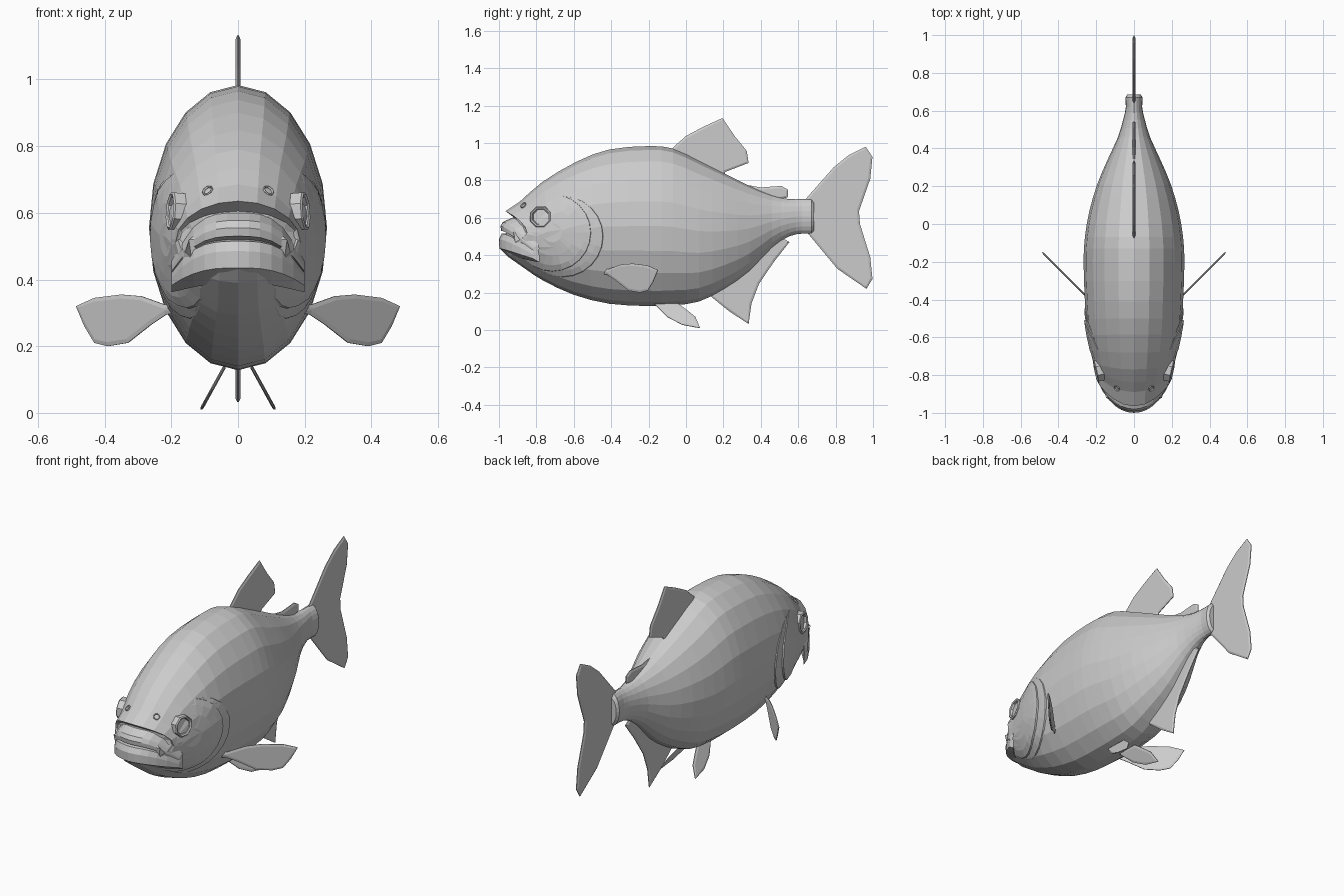
import bpy, bmesh, math
from mathutils import Vector
from mathutils.bvhtree import BVHTree

if "Cube" in bpy.data.objects:
    bpy.data.objects.remove(bpy.data.objects["Cube"])

grey = bpy.data.materials.new("plain_grey")
grey.use_nodes = True
grey.diffuse_color = (0.6, 0.6, 0.6, 1)
grey.node_tree.nodes["Principled BSDF"].inputs["Base Color"].default_value = (0.6, 0.6, 0.6, 1)


def finish(name, bm):
    bmesh.ops.recalc_face_normals(bm, faces=bm.faces)
    mesh = bpy.data.meshes.new(name)
    bm.to_mesh(mesh)
    mesh.materials.append(grey)
    obj = bpy.data.objects.new(name, mesh)
    bpy.context.scene.collection.objects.link(obj)
    return obj


def loft(rings, caps=True):
    """Skin closed rings of points in order."""
    bm = bmesh.new()
    rows = [[bm.verts.new(p) for p in ring] for ring in rings]
    n = len(rows[0])
    for a, b in zip(rows, rows[1:]):
        for i in range(n):
            bm.faces.new((a[i], a[(i + 1) % n], b[(i + 1) % n], b[i]))
    if caps:
        bm.faces.new(rows[0])
        bm.faces.new(rows[-1])
    return bm


# Body stations: top y, top z, bottom y, bottom z, half width, sideways bow
stations = [
    (-.94, .56, -.96, .48, .165, .11), (-.925, .605, -.995, .435, .18, .11),
    (-.965, .635, -.95, .39, .187, .11), (-.89, .685, -.85, .32, .195, .07),
    (-.77, .79, -.76, .262, .215, .03), (-.585, .90, -.6, .188, .247, 0),
    (-.41, .965, -.41, .14, .26, 0), (-.2, .983, -.2, .128, .267, 0),
    (-.07, .97, -.07, .132, .26, 0), (.07, .905, .07, .152, .236, 0),
    (.21, .835, .21, .222, .195, 0), (.34, .77, .34, .315, .14, 0),
    (.46, .72, .46, .44, .085, 0), (.55, .70, .55, .50, .058, 0),
    (.62, .70, .62, .515, .043, 0), (.67, .70, .67, .515, .046, 0),
    (.685, .68, .685, .53, .036, 0)]


def ring_points(s, sides=20):
    ty, tz, by, bz, w, bow = s
    pts = []
    for i in range(sides):
        a = math.tau * i / sides
        t = (1 - math.cos(a)) / 2
        side = math.sin(a)
        pts.append((w * side, ty + (by - ty) * t + bow * side * side, tz + (bz - tz) * t))
    return pts


def halfway(a, b, c, d):
    return tuple((9 * (q + r) - p - s) / 16 for p, q, r, s in zip(a, b, c, d))


smooth = []
for i, s in enumerate(stations):
    smooth.append(s)
    if 3 <= i < len(stations) - 3:
        smooth.append(halfway(*stations[i - 1:i + 3]))
body_bm = loft([ring_points(s) for s in smooth])
finish("body", body_bm)
surface = BVHTree.FromBMesh(body_bm)


def skin(y, z, side):
    hit = surface.ray_cast(Vector((side, y, z)), Vector((-side, 0, 0)))[0]
    return abs(hit.x) if hit else 0.15


# Lips: a section swept across the snout
def lip(name, section, drop):
    rings = []
    for i in range(13):
        x = -.2 + .4 * i / 12
        size = 1 - .55 * abs(x / .2) ** 4
        cy, cz = section[0]
        rings.append([(x, cy + (y - cy) * size + 3.4 * x * x,
                       cz + (z - cz) * size - drop * abs(x) ** 3) for y, z in section])
    finish(name, loft(rings))


lip("upper_lip", [(-.92, .555), (-.93, .6), (-.98, .577), (-.992, .555), (-.988, .53), (-.94, .52)], 15)
lip("lower_lip", [(-.92, .47), (-.93, .52), (-.985, .515), (-1, .485), (-.998, .435), (-.92, .39)], 9)


# Fins: thin plates with a tapered rim
def fin(name, outline, place=lambda a, b: (0, a, b), half=.007):
    bm = bmesh.new()
    face = bm.faces.new([bm.verts.new(place(a, b)) for a, b in outline])
    face.normal_update()
    shift = face.normal.copy()
    out = bmesh.ops.extrude_face_region(bm, geom=[face])
    moved = [v for v in out["geom"] if isinstance(v, bmesh.types.BMVert)]
    for v in bm.verts:
        v.co += shift * (.002 if v in moved else -.002)
    bmesh.ops.recalc_face_normals(bm, faces=bm.faces)
    big = sorted(bm.faces, key=lambda f: f.calc_area())[-2:]
    bmesh.ops.inset_individual(bm, faces=big, thickness=.012, depth=half - .002)
    return finish(name, bm)


fin("dorsal_fin", [(-.09, .95), (-.07, .975), (0, 1.037), (.09, 1.085), (.195, 1.133), (.26, 1.037),
                   (.325, .957), (.335, .893), (.21, .845), (.2, .8), (.05, .88)])
fin("adipose_fin", [(.2, .80), (.31, .778), (.4, .762), (.51, .77), (.545, .75), (.545, .71),
                    (.51, .70), (.44, .68), (.3, .74)])
fin("tail_fin", [(.64, .70), (.79, .87), (.87, .935), (.96, .98), (.997, .925), (.985, .807),
                 (.925, .636), (.93, .567), (.985, .39), (.997, .273), (.965, .22), (.81, .326), (.64, .53)])
fin("anal_fin", [(.12, .19), (.23, .10), (.335, .032), (.35, .14), (.39, .246), (.47, .364),
                 (.553, .47), (.50, .50), (.42, .44), (.28, .31)])

pectoral = [(.18, .325), (.22, .325), (.29, .35), (.35, .355), (.43, .345), (.485, .32), (.46, .26),
            (.43, .21), (.39, .2), (.33, .21), (.26, .265), (.215, .295), (.18, .3)]
ventral = [(-.17, .14), (-.1, .07), (-.02, .028), (.075, .01), (.05, .07), (0, .11), (-.04, .14)]


# Tubular ring with facets, used around the eyes and nostrils
def rim(name, centre, normal, radius, tube, sides):
    bm = bmesh.new()
    turn = Vector(normal).to_track_quat('Z', 'Y')
    rows = []
    for r, h in ((1, -3), (1, .6), (.9, 1), (.76, .6), (.7, -.4)):
        rows.append([bm.verts.new(Vector(centre) + turn @ Vector((
            radius * r * math.cos(math.tau * (i + .5) / sides),
            radius * r * math.sin(math.tau * (i + .5) / sides), tube * h))) for i in range(sides)])
    for a, b in zip(rows, rows[1:]):
        for i in range(sides):
            j = (i + 1) % sides
            bm.faces.new((a[i], a[j], b[j], b[i]))
    bm.faces.new(rows[0])
    bm.faces.new(rows[-1])
    finish(name, bm)


# Gill flap: a patch hugging the flank, raised at its rear and lower edge
def gill(name, side, cy, cz, radius, lift):
    rings = []
    for scale, height in ((.25, .3), (.6, .5), (.85, .9), (1, 1), (1.03, -1.2)):
        ring = []
        for i in range(24):
            a = math.tau * i / 24
            y, z = cy + radius * scale * math.cos(a), cz + radius * scale * math.sin(a)
            raised = lift * (height * (.35 + .65 * math.cos(a + .6)) if height > 0 else height)
            ring.append((side * (skin(y, z, side) + raised), y, z))
        rings.append(ring)
    bm = loft(rings, caps=False)
    bm.verts.ensure_lookup_table()
    bm.faces.new(bm.verts[:24])
    finish(name, bm)


for label, s in (("left", 1), ("right", -1)):
    fin(label + "_pectoral_fin", pectoral, lambda a, b: (s * a, -.39 + (a - .245) * 1.0, b), .005)
    fin(label + "_ventral_fin", ventral, lambda a, b: (s * (.045 + (.13 - b) * .55), a, b), .005)
    gill(label + "_gill_cover", s, -.715, .52, .205, .014)
    gill(label + "_gill_opening", s, -.66, .5, .215, .007)
    rim(label + "_eye", (s * (skin(-.778, .605, s) + .006), -.778, .605), (s, -.22, .08), .06, .012, 8)
    hit, normal, _, _ = surface.ray_cast(Vector((s * .09, -2, .665)), Vector((0, 1, 0)))
    rim(label + "_nostril", hit, normal, .018, .006, 8)
